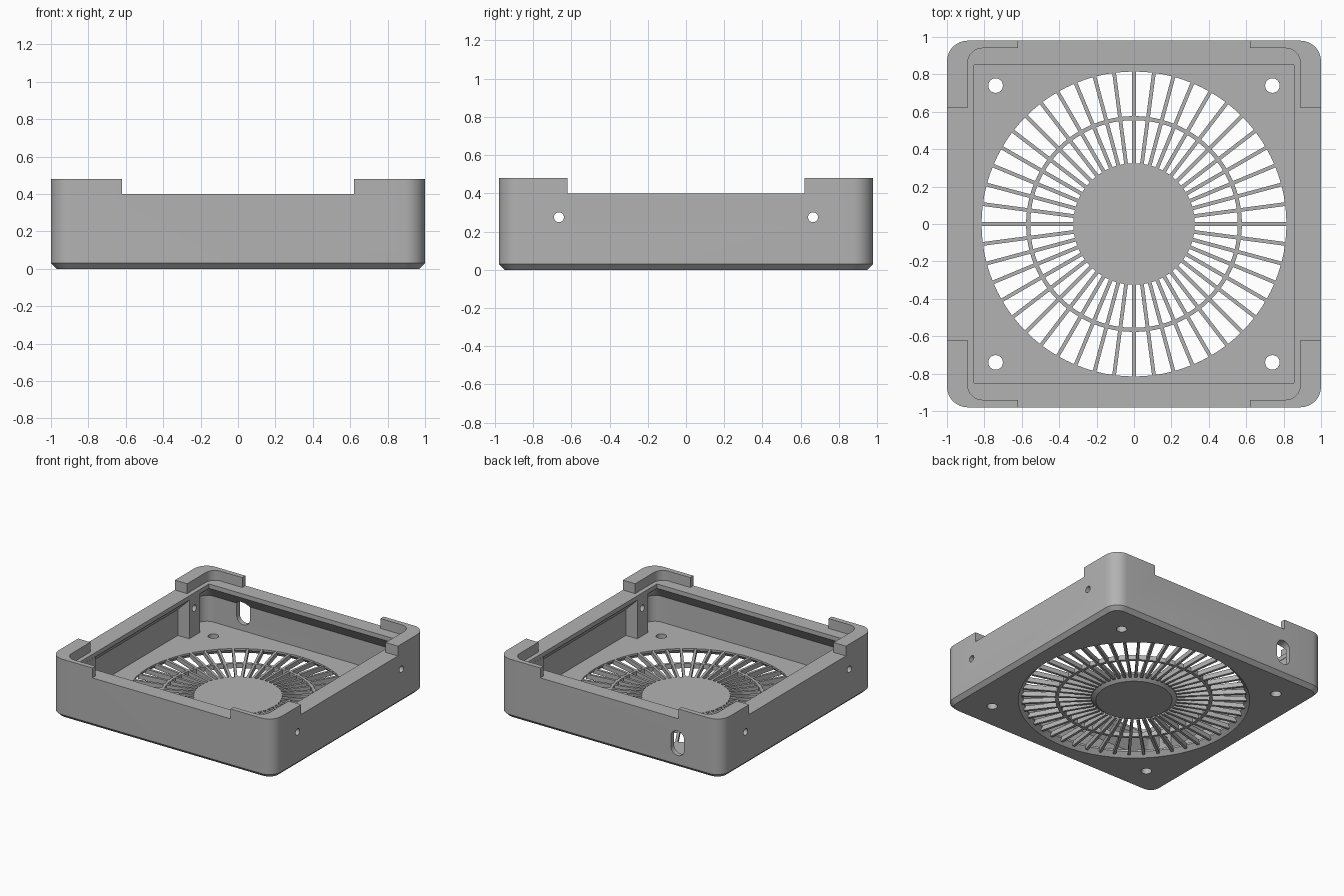
import bpy, bmesh, math
from mathutils import Matrix, Vector

cube = bpy.data.objects.get("Cube")
if cube:
    bpy.data.objects.remove(cube)

grey = bpy.data.materials.new("plain grey")
grey.use_nodes = True
COLOUR = (0.45, 0.45, 0.45, 1)
grey.diffuse_color = COLOUR
grey.node_tree.nodes["Principled BSDF"].inputs["Base Color"].default_value = COLOUR


def make(name, bm):
    bmesh.ops.recalc_face_normals(bm, faces=bm.faces)
    mesh = bpy.data.meshes.new(name)
    bm.to_mesh(mesh)
    bm.free()
    mesh.materials.append(grey)
    ob = bpy.data.objects.new(name, mesh)
    bpy.context.collection.objects.link(ob)
    return ob


def loft(name, rings, closed=False):
    """Skin equal-length rings of points; cap the ends or close the loop."""
    bm = bmesh.new()
    loops = [[bm.verts.new(p) for p in ring] for ring in rings]
    n = len(loops[0])
    pairs = list(zip(loops, loops[1:]))
    if closed:
        pairs.append((loops[-1], loops[0]))
    else:
        bm.faces.new(loops[0])
        bm.faces.new(loops[-1])
    for a, b in pairs:
        for i in range(n):
            j = (i + 1) % n
            bm.faces.new((a[i], a[j], b[j], b[i]))
    return make(name, bm)


def rounded(hx, hy, r, z, steps=8):
    """Rounded rectangle ring at height z."""
    ring = []
    for k, (sx, sy) in enumerate([(1, 1), (-1, 1), (-1, -1), (1, -1)]):
        for i in range(steps + 1):
            a = (k + i / steps) * math.pi / 2
            ring.append((sx * (hx - r) + r * math.cos(a), sy * (hy - r) + r * math.sin(a), z))
    return ring


def circle(r, z, n=96):
    return [(r * math.cos(math.tau * i / n), r * math.sin(math.tau * i / n), z) for i in range(n)]


def box(name, lo, hi):
    lo, hi = Vector(lo), Vector(hi)
    bm = bmesh.new()
    bmesh.ops.create_cube(bm, size=1, matrix=Matrix.Translation((lo + hi) / 2)
                          @ Matrix.Diagonal((*(hi - lo), 1)))
    return make(name, bm)


def combine(target, tool, operation="DIFFERENCE"):
    mod = target.modifiers.new("bool", "BOOLEAN")
    mod.operation, mod.solver, mod.object = operation, "EXACT", tool
    bpy.context.view_layer.objects.active = target
    bpy.ops.object.modifier_apply(modifier=mod.name)
    bpy.data.objects.remove(tool)


# Outer shell with chamfered bottom edge
HX, HY, RIM, TOP, FLOOR = 1.0, 0.98, 0.4, 0.48, 0.05
housing = loft("housing", [rounded(HX - 0.03, HY - 0.03, 0.08, 0),
                           rounded(HX, HY, 0.11, 0.03), rounded(HX, HY, 0.11, TOP)])

# Cavity, narrowing under the rim through a sloped overhang
combine(housing, loft("cavity", [rounded(0.96, 0.94, 0.08, FLOOR), rounded(0.96, 0.94, 0.08, 0.26),
                                 rounded(0.855, 0.85, 0.002, 0.365),
                                 rounded(0.855, 0.85, 0.002, 0.45)]))

# Pocket and notches that leave four raised corner lips
combine(housing, loft("pocket", [rounded(0.89, 0.94, 0.08, RIM), rounded(0.89, 0.94, 0.08, 0.6)]))
combine(housing, box("notch", (-0.62, -1.2, RIM), (0.62, 1.2, 0.6)))
combine(housing, box("notch", (-1.2, -0.62, RIM), (1.2, 0.62, 0.6)))

# Screw posts against the side walls
for sx in (-1, 1):
    for sy in (-1, 1):
        xs, ys = sorted((sx * 0.857, sx * 0.98)), sorted((sy * 0.6, sy * 0.735))
        combine(housing, box("post", (xs[0], ys[0], 0.03), (xs[1], ys[1], 0.385)), "UNION")

# Side screw holes, floor screw holes and the flared grille opening
turn = Matrix.Rotation(math.pi / 2, 3, "Y")
for sy in (-1, 1):
    bore = [[turn @ Vector(p) + Vector((0, sy * 0.665, 0.275)) for p in circle(0.026, z, 24)]
            for z in (-1.2, 1.2)]
    combine(housing, loft("side_bore", bore))
    for sx in (-1, 1):
        hole = [[(x + sx * 0.74, y + sy * 0.74, z) for x, y, z in circle(0.039, z, 24)]
                for z in (-0.1, 0.1)]
        combine(housing, loft("floor_hole", hole))
combine(housing, loft("opening", [circle(0.85, -0.02), circle(0.85, 0),
                                  circle(0.815, 0.035), circle(0.815, 0.1)]))

# Cable slot through the back wall
turn = Matrix.Rotation(math.pi / 2, 3, "X")
slot = [[turn @ Vector(p) + Vector((-0.61, 0, 0.2)) for p in rounded(0.06, 0.1, 0.059, z)]
        for z in (-1.2, -0.9)]
combine(housing, loft("cable_slot", slot))

# Grille: hub, middle ring and radial spokes
hub = loft("grille_hub", [circle(0.28, 0), circle(0.325, 0.035), circle(0.325, FLOOR)])
ring = loft("grille_ring", [circle(0.555, 0.012), circle(0.577, 0.012),
                            circle(0.577, FLOOR), circle(0.555, FLOOR)], closed=True)
bm = bmesh.new()
SPOKES = 48
for i in range(SPOKES):
    bmesh.ops.create_cube(bm, size=1, matrix=Matrix.Rotation(math.tau * i / SPOKES, 4, "Z")
                          @ Matrix.Translation((0.57, 0, 0.0305))
                          @ Matrix.Diagonal((0.51, 0.02, 0.037, 1)))
spokes = make("grille_spokes", bm)

# Smooth the round surfaces, keeping hard edges
bpy.ops.object.select_all(action="DESELECT")
for ob in (housing, hub, ring):
    ob.select_set(True)
bpy.context.view_layer.objects.active = housing
bpy.ops.object.shade_smooth_by_angle(angle=math.radians(30))
